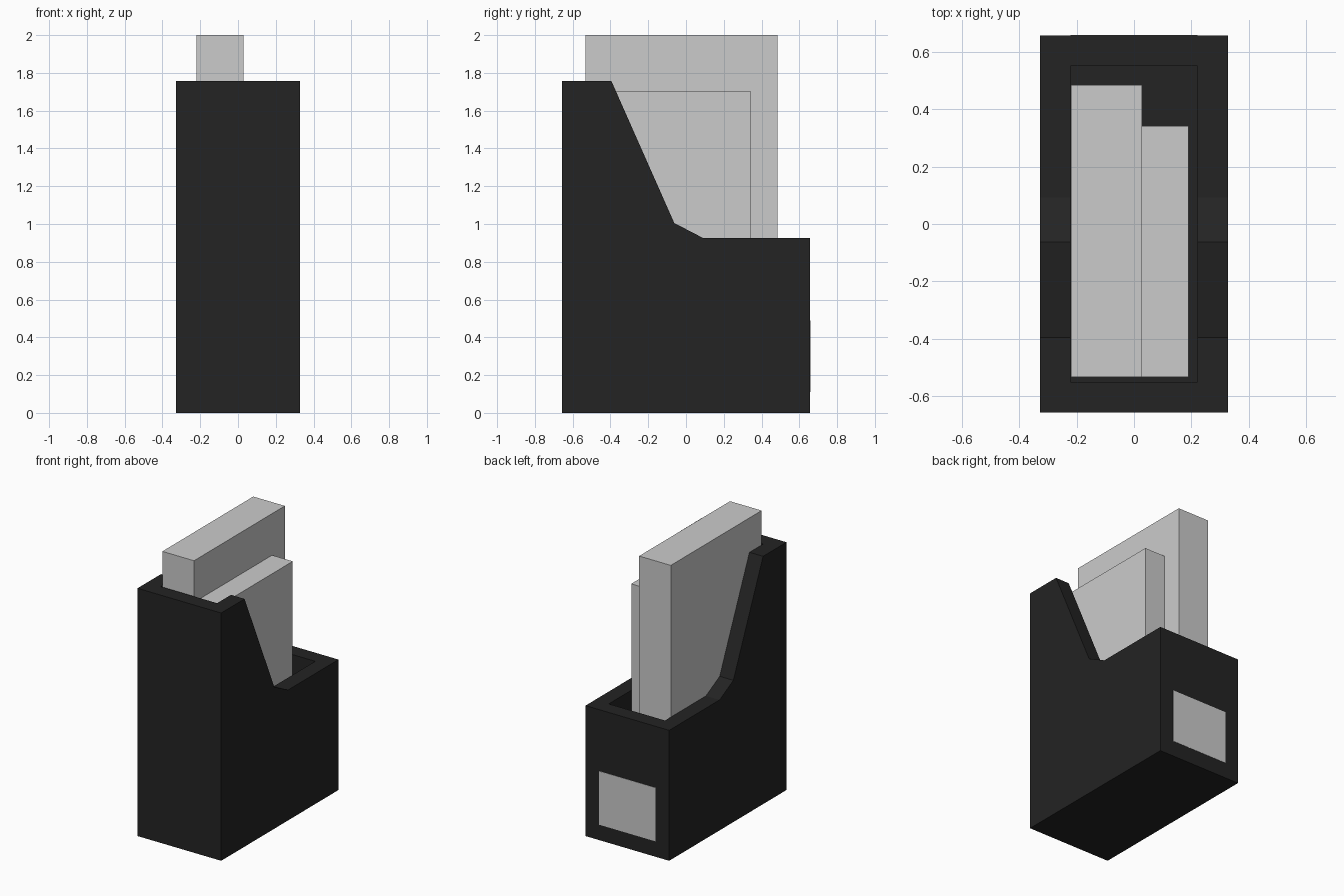
import bpy
import bmesh

if "Cube" in bpy.data.objects:
    bpy.data.objects.remove(bpy.data.objects["Cube"], do_unlink=True)


def make_material(name, value):
    mat = bpy.data.materials.new(name)
    mat.use_nodes = True
    colour = (value, value, value, 1)
    mat.diffuse_color = colour
    bsdf = mat.node_tree.nodes["Principled BSDF"]
    bsdf.inputs["Base Color"].default_value = colour
    bsdf.inputs["Roughness"].default_value = 0.8
    return mat


black = make_material("black board", 0.017)
grey = make_material("light grey", 0.6)


def extrude_profile(name, profile, x0, x1, mat):
    """Extrude a (y, z) outline along x."""
    bm = bmesh.new()
    face = bm.faces.new([bm.verts.new((x0, y, z)) for y, z in profile])
    result = bmesh.ops.extrude_face_region(bm, geom=[face])
    moved = [g for g in result["geom"] if isinstance(g, bmesh.types.BMVert)]
    bmesh.ops.translate(bm, verts=moved, vec=(x1 - x0, 0, 0))
    bmesh.ops.recalc_face_normals(bm, faces=bm.faces)
    mesh = bpy.data.meshes.new(name)
    bm.to_mesh(mesh)
    bm.free()
    mesh.materials.append(mat)
    obj = bpy.data.objects.new(name, mesh)
    bpy.context.collection.objects.link(obj)
    return obj


def box(name, x, y, z, mat):
    outline = [(y[0], z[0]), (y[1], z[0]), (y[1], z[1]), (y[0], z[1])]
    return extrude_profile(name, outline, x[0], x[1], mat)


HALF_WIDTH, HALF_DEPTH, WALL = 0.328, 0.657, 0.107
FLOOR = WALL

# Holder shell: tall front, sloping side edges, low back
side_outline = [(-HALF_DEPTH, 0), (HALF_DEPTH, 0), (HALF_DEPTH, 0.925),
                (0.092, 0.925), (-0.062, 1.005), (-0.395, 1.757),
                (-HALF_DEPTH, 1.757)]
holder = extrude_profile("file_holder", side_outline, -HALF_WIDTH, HALF_WIDTH, black)

# Hollow interior
inner_x, inner_y = HALF_WIDTH - WALL, HALF_DEPTH - WALL
cutter = box("interior_cutter", (-inner_x, inner_x), (-inner_y, inner_y), (FLOOR, 2.2), black)
cutter.hide_render = True
hollow = holder.modifiers.new("hollow", "BOOLEAN")
hollow.operation = "DIFFERENCE"
hollow.solver = "EXACT"
hollow.object = cutter
bpy.context.view_layer.objects.active = holder
bpy.ops.object.modifier_apply(modifier=hollow.name)
bpy.data.objects.remove(cutter, do_unlink=True)

# Stacks of paper standing inside
box("tall_paper_stack", (-0.22, 0.028), (-0.533, 0.485), (FLOOR, 2.0), grey)
box("short_paper_stack", (0.028, 0.19), (-0.533, 0.342), (FLOOR, 1.705), grey)

# Blank label plate on the back
box("back_label", (-0.221, 0.221), (HALF_DEPTH - 0.001, HALF_DEPTH + 0.002), (0.11, 0.49), grey)
